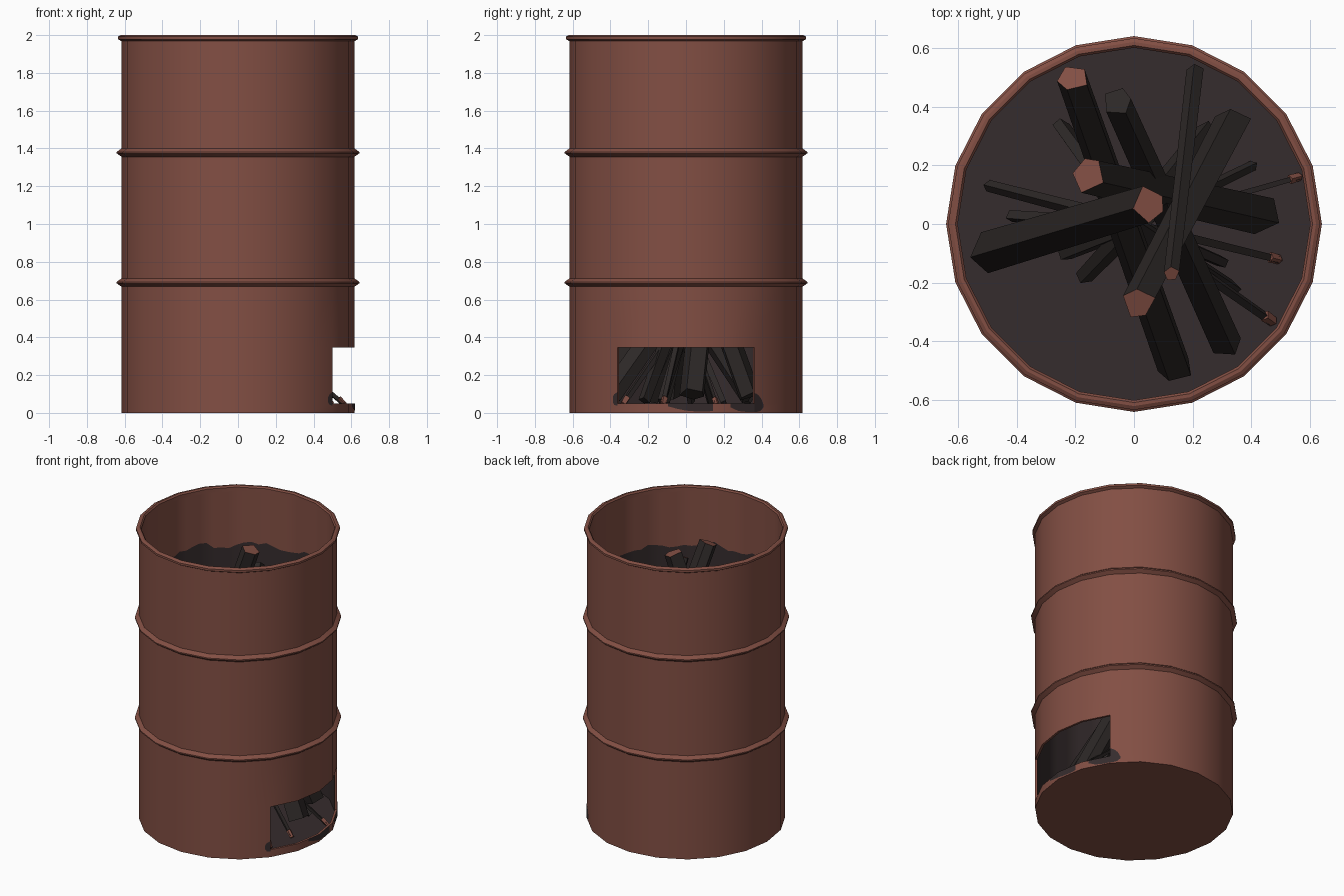
import bpy, bmesh, math, random
from mathutils import Vector

if "Cube" in bpy.data.objects:
    bpy.data.objects.remove(bpy.data.objects["Cube"])

random.seed(4)
N = 20                      # sides of the drum
R_OUT, R_IN = 0.617, 0.602  # wall radii at the corners
SILL, HEAD = 0.05, 0.345    # draught opening heights
OPEN = (18, 19, 0, 1)       # segments cut away, facing +x
FLOOR = 0.035


def material(name, rgb):
    m = bpy.data.materials.new(name)
    m.diffuse_color = (*rgb, 1)
    m.use_nodes = True
    m.node_tree.nodes["Principled BSDF"].inputs["Base Color"].default_value = m.diffuse_color
    return m


rust = material("rust", (0.225, 0.078, 0.057))
soot = material("soot", (0.036, 0.025, 0.026))
char = material("charred_wood", (0.026, 0.021, 0.020))


def finish(name, bm, mats, smooth=False):
    me = bpy.data.meshes.new(name)
    bm.to_mesh(me)
    bm.free()
    ob = bpy.data.objects.new(name, me)
    bpy.context.collection.objects.link(ob)
    for m in mats:
        me.materials.append(m)
    if smooth:
        bpy.ops.object.select_all(action='DESELECT')
        ob.select_set(True)
        bpy.context.view_layer.objects.active = ob
        bpy.ops.object.shade_smooth_by_angle(angle=math.radians(30))
    return ob


def on_drum(r, deg, z):
    """Point on the flat-sided drum wall at any angle."""
    half = math.pi / N
    a = math.radians(deg)
    rr = r * math.cos(half) / math.cos(a % (2 * half) - half)
    return Vector((rr * math.cos(a), rr * math.sin(a), z))


# Outer shell: profile turned round, with two hoops and a rolled rim
profile = [(R_OUT, 0), (R_OUT, SILL), (R_OUT, HEAD)]
for hz in (0.69, 1.378):
    profile += [(R_OUT, hz - 0.022), (0.642, hz - 0.004), (0.642, hz + 0.004), (R_OUT, hz + 0.022)]
profile += [(R_OUT, 1.968), (0.635, 1.978), (0.635, 1.992), (0.622, 2.0),
            (0.61, 2.0), (R_IN, 1.99), (R_IN, 1.965)]
bm = bmesh.new()
rows = [[bm.verts.new(on_drum(r, k * 360 / N, z)) for k in range(N)] for r, z in profile]
for i in range(len(rows) - 1):
    for k in range(N):
        if i == 1 and k in OPEN:
            continue
        j = (k + 1) % N
        bm.faces.new((rows[i][k], rows[i][j], rows[i + 1][j], rows[i + 1][k]))
bm.faces.new(rows[0][::-1])


# Cut edge of the opening
def quad(*pts):
    return bm.faces.new([bm.verts.new(p) for p in pts])


for k in OPEN:
    a, b = k * 18, k * 18 + 18
    quad(on_drum(R_OUT, a, SILL), on_drum(R_OUT, b, SILL), on_drum(R_IN, b, SILL), on_drum(R_IN, a, SILL))
    quad(on_drum(R_OUT, b, HEAD), on_drum(R_OUT, a, HEAD), on_drum(R_IN, a, HEAD), on_drum(R_IN, b, HEAD))
for a in (-36, 36):
    e = [on_drum(R_OUT, a, SILL), on_drum(R_OUT, a, HEAD), on_drum(R_IN, a, HEAD), on_drum(R_IN, a, SILL)]
    quad(*(e if a < 0 else e[::-1]))
finish("drum_shell", bm, [rust], smooth=True)

# Inner wall: rust above an uneven soot line, soot below, plus sooty floor
bm = bmesh.new()
SUB = 4
COLS = N * SUB
line = [1.6 + 0.018 * math.sin(i * 0.8) + random.uniform(-0.014, 0.014) for i in range(COLS)]
levels = [[bm.verts.new(on_drum(R_IN, i * 360 / COLS, z if z else line[i])) for i in range(COLS)]
          for z in (FLOOR, SILL, HEAD, None, 1.965)]
for l in range(4):
    for i in range(COLS):
        if l == 1 and i // SUB in OPEN:
            continue
        j = (i + 1) % COLS
        f = bm.faces.new((levels[l][j], levels[l][i], levels[l + 1][i], levels[l + 1][j]))
        f.material_index = 0 if l == 3 else 1
bm.faces.new(levels[0]).material_index = 1
bmesh.ops.remove_doubles(bm, verts=bm.verts, dist=1e-5)
finish("inner_wall", bm, [rust, soot], smooth=True)


# Thin soot stains on the outside around the opening
def stain(name, start, step, spans):
    bm = bmesh.new()
    pts = [[bm.verts.new(on_drum(R_OUT + 0.002, start + i * step, z)) for z in s]
           for i, s in enumerate(spans)]
    for p, q in zip(pts, pts[1:]):
        bm.faces.new((p[0], q[0], q[1], p[1]))
    finish(name, bm, [soot])


stain("stain_below_left", -9, 4.5, [(.035, .05), (.022, .05), (.012, .05), (.008, .05), (.006, .05), (.01, .05)])
stain("stain_below_right", 22.5, 4.5, [(.03, .05), (.01, .05), (.005, .05), (.004, .05)])
stain("stain_corner_right", 36, 1.5, [(.004, .105), (.005, .1), (.008, .09), (.014, .075), (.03, .045)])
stain("stain_corner_left", -39, 1, [(.055, .085), (.042, .1), (.04, .105), (.04, .11)])


# Split logs: irregular prisms from a bottom point to a top point
def log(name, bottom, top, radius, sides=5, taper=0.9, burnt_tip=False):
    b, t = Vector(bottom), Vector(top)
    q = (t - b).to_track_quat('Z', 'Y')
    spin = random.uniform(0, 6.28)
    shape = [(spin + (i + random.uniform(-.2, .2)) * 2 * math.pi / sides, radius * random.uniform(.85, 1.15))
             for i in range(sides)]
    bm = bmesh.new()
    rings = [[bm.verts.new(c + q @ Vector((s * r * math.cos(a), s * r * math.sin(a), 0))) for a, r in shape]
             for c, s in ((b, 1.0), (t, taper))]
    for i in range(sides):
        j = (i + 1) % sides
        bm.faces.new((rings[0][i], rings[0][j], rings[1][j], rings[1][i]))
    bm.faces.new(rings[0][::-1])
    end = bm.faces.new(rings[1])
    end.material_index = 0 if burnt_tip else 1
    for f in bm.faces:
        if f is not end:
            f.material_index = 1
    finish(name, bm, [rust, char])


log("log_west", (-.50, -.10, .09), (.05, .065, 1.83), .066, burnt_tip=True)
log("log_north_east", (.33, .34, .09), (.01, -.27, 1.78), .066, burnt_tip=True)
log("log_south", (.14, -.49, .09), (-.21, .50, 1.50), .066, burnt_tip=True)
log("log_east", (.44, .03, .10), (-.155, .165, 1.36), .07, burnt_tip=True)
log("log_south_east", (.31, -.40, .09), (-.06, .42, 1.25), .066)
log("thin_log", (.21, .52, .06), (.13, -.17, 1.69), .03, burnt_tip=True)

# Kindling: slim sticks leaning inward; foot x, foot y, thickness, lean height
kindling = [(-.50, .13, .02, .55), (-.42, .03, .022, .6), (-.25, .34, .03, .6), (-.24, -.10, .03, .5),
            (-.17, -.18, .028, .5), (.41, .20, .02, .55), (.56, .16, .012, .55), (.49, -.12, .014, .6),
            (.30, -.13, .025, .5), (.47, -.33, .016, .55), (.25, .32, .04, .6), (.34, -.22, .03, .7)]
for i, (x, y, r, h) in enumerate(kindling):
    log(f"kindling_{i + 1}", (x, y, FLOOR + r), (-.05 * x, -.05 * y, h), r, 4, 1.3,
        burnt_tip=False)

# Glowing-rust ends on the sticks that poke toward the opening
for i, (x, y, r) in enumerate([(.56, .16, .014), (.49, -.12, .016), (.47, -.33, .018)]):
    b = Vector((x, y, FLOOR + r))
    d = (Vector((0, 0, .58)) - b).normalized()
    bm = bmesh.new()
    bmesh.ops.create_cone(bm, cap_ends=True, segments=4, radius1=r, radius2=r * 1.15, depth=.05)
    bmesh.ops.rotate(bm, verts=bm.verts, matrix=d.to_track_quat('Z', 'Y').to_matrix())
    bmesh.ops.translate(bm, verts=bm.verts, vec=b + d * .015)
    finish(f"stick_end_{i + 1}", bm, [rust])
